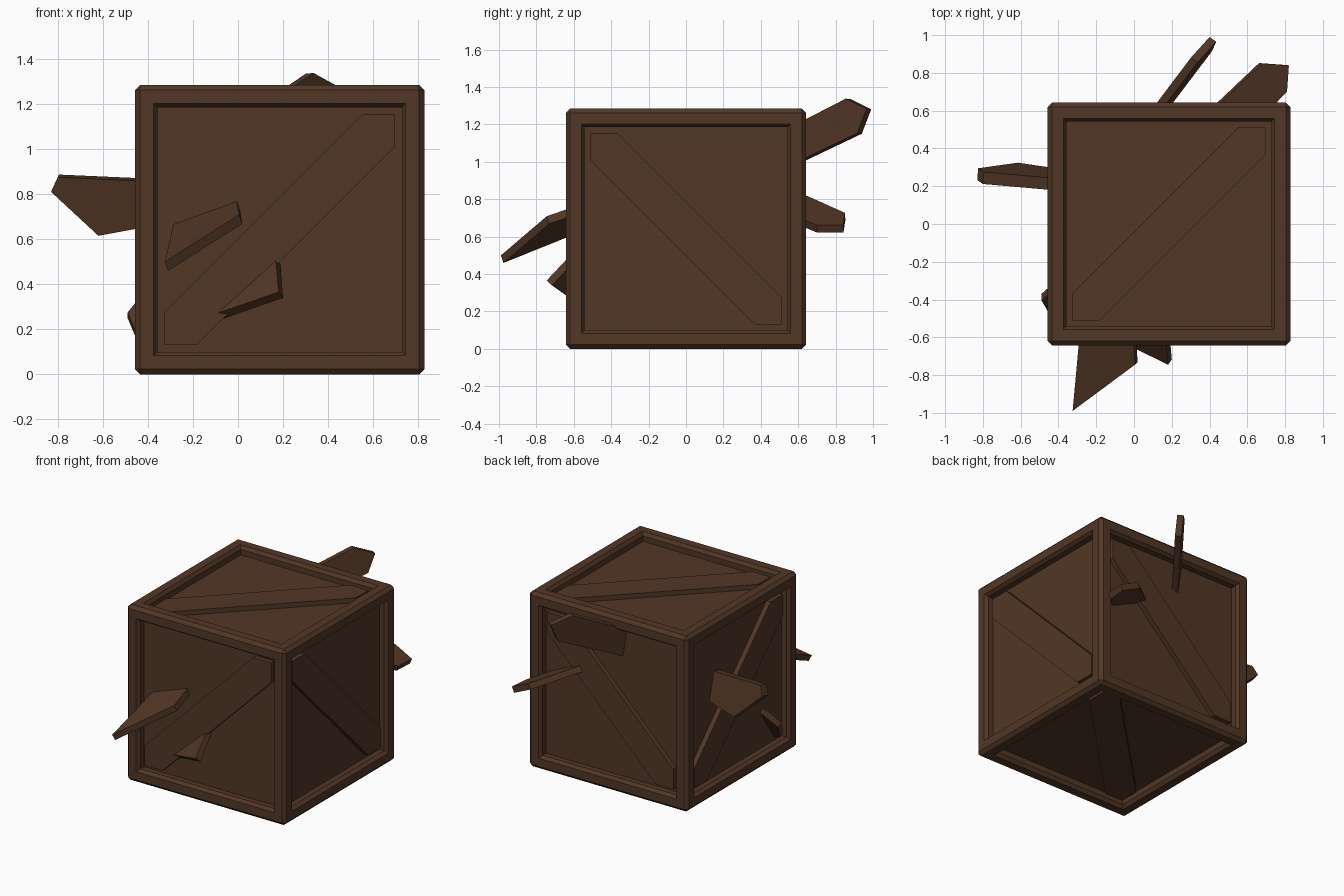
import bpy, bmesh
from mathutils import Vector

if "Cube" in bpy.data.objects:
    bpy.data.objects.remove(bpy.data.objects["Cube"])

wood = bpy.data.materials.new("dark_brown_wood")
wood.diffuse_color = (0.084, 0.038, 0.019, 1)
wood.use_nodes = True
wood.node_tree.nodes["Principled BSDF"].inputs["Base Color"].default_value = wood.diffuse_color

C = Vector((0.185, 0.0, 0.6425))   # crate centre
H = 0.6425                         # crate half size
DEPTH = 0.064                      # panel recess


def finish(bm, name):
    bmesh.ops.recalc_face_normals(bm, faces=bm.faces)
    me = bpy.data.meshes.new(name)
    bm.to_mesh(me)
    bm.free()
    me.materials.append(wood)
    ob = bpy.data.objects.new(name, me)
    bpy.context.collection.objects.link(ob)
    return ob


def prism(name, points, thick):
    """Flat plate: polygon swept along a thickness vector."""
    bm = bmesh.new()
    a = [bm.verts.new(p) for p in points]
    b = [bm.verts.new(Vector(p) + Vector(thick)) for p in points]
    n = len(a)
    bm.faces.new(a)
    bm.faces.new(b[::-1])
    for i in range(n):
        bm.faces.new((a[i], b[i], b[(i + 1) % n], a[(i + 1) % n]))
    return finish(bm, name)


# Crate body: chamfered cube with a framed recess on every side
bm = bmesh.new()
bmesh.ops.create_cube(bm, size=2 * H)
bmesh.ops.translate(bm, verts=bm.verts, vec=C)
bmesh.ops.bevel(bm, geom=bm.edges[:], offset=0.023, segments=1, affect='EDGES')
bm.normal_update()
sides = [f for f in bm.faces if f.calc_area() > 1]
bmesh.ops.inset_individual(bm, faces=sides, thickness=0.085)
bmesh.ops.inset_individual(bm, faces=sides, thickness=0.024, depth=-0.024)
for f in sides:
    n = f.normal.copy()
    new = bmesh.ops.extrude_discrete_faces(bm, faces=[f])["faces"][0]
    bmesh.ops.translate(bm, verts=new.verts, vec=-n * (DEPTH - 0.024))
finish(bm, "crate_body")

# Diagonal braces, one per side
h, k = H - 0.131, 0.145
outline = [(-h, -h), (k - h, -h), (h, h - k), (h, h), (h - k, h), (-h, k - h)]
X, Y, Z = Vector((1, 0, 0)), Vector((0, 1, 0)), Vector((0, 0, 1))
for name, n, u, v in (("front", -Y, X, Z), ("back", Y, X, Z), ("left", -X, -Y, Z),
                      ("right", X, -Y, Z), ("top", Z, X, Y), ("bottom", -Z, X, Y)):
    base = C + n * (H - DEPTH - 0.005)
    prism(name + "_brace", [base + u * a + v * b for a, b in outline], n * 0.04)


# Splintered boards: outline in two axes, third axis from a plane c + p*a + q*b
def shard(name, axis, pts, c, p, q, thick):
    out = []
    for a, b in pts:
        co = [a, b]
        co.insert(axis, c + p * a + q * b)
        out.append(co)
    prism(name, out, thick)


shard("left_board", 1,
      [(-0.35, 0.855), (-0.80, 0.875), (-0.83, 0.81), (-0.62, 0.615), (-0.35, 0.665)],
      0.18 - 0.0455 + 0.225, -0.1, -0.26, (0.005, 0.063, 0.012))
shard("left_splinter", 1,
      [(-0.36, 0.36), (-0.41, 0.35), (-0.49, 0.25), (-0.44, 0.13), (-0.36, 0.12)],
      -0.38 - 0.165, 0, 0.7, (0, -0.035, 0.025))
shard("front_board", 2,
      [(-0.325, -0.99), (0.005, -0.745), (-0.01, -0.5), (-0.28, -0.5)],
      0.66 + 0.108 + 0.2146, 0.36, 0.37, (0.014, 0.014, -0.04))
shard("front_splinter", 2,
      [(0.18, -0.745), (0.157, -0.48), (-0.36, -0.48)],
      0.25 + 0.1404 + 0.6612, 0.906, 1.14, (0.02, 0.028, -0.026))
shard("back_board", 0,
      [(0.5, 1.14), (0.88, 1.335), (0.99, 1.28), (0.94, 1.15), (0.5, 0.94)],
      0.12 - 0.531 + 0.1815, 0.83, -0.15, (0.035, -0.025, 0.003))
shard("back_splinter", 2,
      [(0.31, 0.5), (0.68, 0.85), (0.82, 0.84), (0.81, 0.70), (0.615, 0.5)],
      0.82 + 0.2116 - 0.0256, -0.46, 0.04, (-0.018, 0.002, -0.04))
